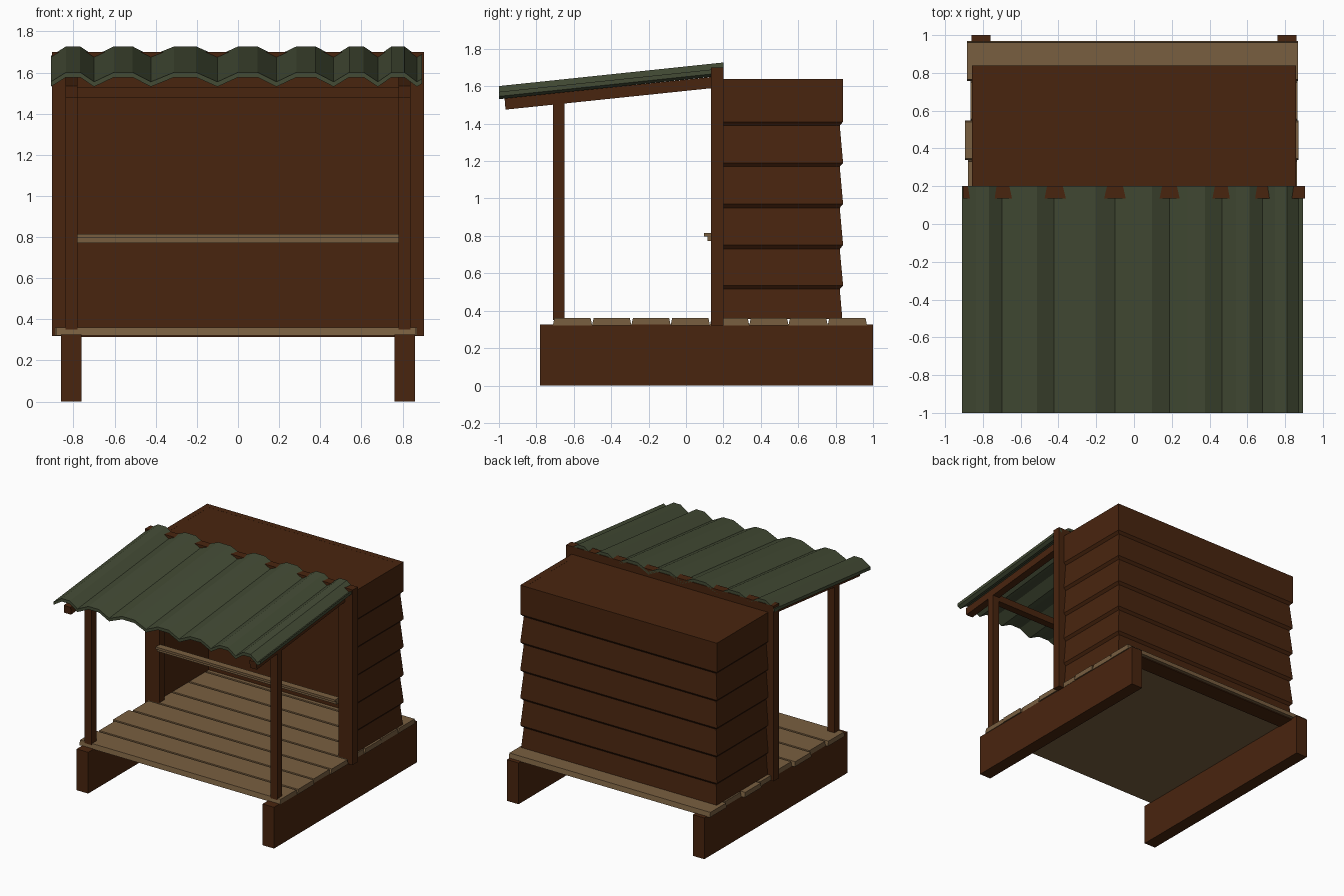
import bpy, bmesh, math
from mathutils import Vector

if "Cube" in bpy.data.objects:
    bpy.data.objects.remove(bpy.data.objects["Cube"])


def material(name, rgb):
    m = bpy.data.materials.new(name)
    m.diffuse_color = (*rgb, 1)
    m.use_nodes = True
    m.node_tree.nodes["Principled BSDF"].inputs["Base Color"].default_value = m.diffuse_color
    return m


BROWN = material("dark brown wood", (0.066, 0.018, 0.0045))
TAN = material("tan wood", (0.190, 0.114, 0.051))
GREEN = material("green roofing", (0.056, 0.070, 0.035))


def finish(name, bm, mat):
    bmesh.ops.recalc_face_normals(bm, faces=bm.faces)
    me = bpy.data.meshes.new(name)
    bm.to_mesh(me)
    bm.free()
    me.materials.append(mat)
    ob = bpy.data.objects.new(name, me)
    bpy.context.collection.objects.link(ob)
    return ob


def loft(name, rings, mat):
    """Join closed rings of points and cap both ends."""
    bm = bmesh.new()
    loops = [[bm.verts.new(p) for p in r] for r in rings]
    n = len(loops[0])
    for a, b in zip(loops, loops[1:]):
        for i in range(n):
            j = (i + 1) % n
            bm.faces.new((a[i], a[j], b[j], b[i]))
    bm.faces.new(loops[0])
    bm.faces.new(loops[-1])
    bmesh.ops.triangulate(bm, faces=[f for f in bm.faces if len(f.verts) > 4])
    return finish(name, bm, mat)


def box(name, x, y, z, mat):
    ring = [(y[0], z[0]), (y[1], z[0]), (y[1], z[1]), (y[0], z[1])]
    return loft(name, [[(px, a, b) for a, b in ring] for px in x], mat)


# Ground skids, porch posts, frame posts and sloping rafters on both sides
for side, s in (("left", -1), ("right", 1)):
    box(side + "_skid", (s * 0.76, s * 0.86), (-0.78, 1.0), (0, 0.325), BROWN)
    box(side + "_porch_post", (s * 0.78, s * 0.84), (-0.71, -0.65), (0.35, 1.51), BROWN)
    box(side + "_frame_post", (s * 0.78, s * 0.905), (0.135, 0.2), (0.32, 1.70), BROWN)
    rafter = [(-0.965, 1.475), (0.14, 1.59), (0.14, 1.65), (-0.97, 1.535)]
    loft(side + "_rafter", [[(s * x, y, z) for y, z in rafter] for x in (0.78, 0.84)], BROWN)

# Cross beams
box("porch_beam", (-0.78, 0.78), (-0.71, -0.65), (1.475, 1.53), BROWN)
box("frame_header", (-0.78, 0.78), (0.135, 0.2), (1.58, 1.70), BROWN)
box("rear_joist", (-0.76, 0.76), (0.80, 0.94), (0.315, 0.325), BROWN)

# Deck planks with uneven ends and narrow grooves on top
lefts = [-0.885, -0.865, -0.89, -0.865, -0.88, -0.895, -0.865, -0.885]
rights = [0.865, 0.87, 0.86, 0.87, 0.862, 0.87, 0.865, 0.868]
width = 0.21
for i, (l, r) in enumerate(zip(lefts, rights)):
    y0 = -0.712 + i * width
    y1 = y0 + width
    g = 0.008
    prof = [(y0, 0.322), (y1, 0.322), (y1 - g, 0.36), (y0 + g, 0.36)]
    loft(f"deck_plank_{i + 1}", [[(x, y, z) for y, z in prof] for x in (l, r)], TAN)

# Lapped siding: one cross-section swept round left, back and right walls
section = [(0, 1.64)]
for z in (1.41, 1.19, 0.97, 0.75, 0.535):
    section += [(0, z), (0.018, z - 0.02)]
section += [(0.004, 0.355), (0.045, 0.355), (0.045, 1.64)]
W, F, B = 0.857, 0.198, 0.84
loft("siding_walls", [
    [(-W + o, F, z) for o, z in section],
    [(-W + o, B - o, z) for o, z in section],
    [(W - o, B - o, z) for o, z in section],
    [(W - o, F, z) for o, z in section]], BROWN)
box("shed_top", (-W + 0.02, W - 0.02), (F, B - 0.02), (1.60, 1.6395), BROWN)

# Counter ledge across the opening
box("counter_top", (-0.785, 0.78), (0.095, 0.15), (0.797, 0.815), TAN)
box("counter_support", (-0.785, 0.78), (0.115, 0.15), (0.772, 0.797), TAN)

# Corrugated porch roof: uneven valleys with flat crests between
valleys = [-0.91, -0.70, -0.424, -0.10, 0.187, 0.465, 0.68, 0.87]
wave = []
for a, b in zip(valleys, valleys[1:]):
    wave += [(a, 0), (a + (b - a) * 0.35, 0.046), (a + (b - a) * 0.68, 0.046)]
wave += [(valleys[-1], 0.0), (0.895, 0.015)]
THICK = 0.024
bm = bmesh.new()
grid = []
for y, base in ((-1.0, 1.555), (0.2, 1.681)):
    top = [bm.verts.new((x, y, base + h)) for x, h in wave]
    low = [bm.verts.new((x, y, base + h - THICK)) for x, h in wave]
    grid.append((top, low))
(t0, l0), (t1, l1) = grid
n = len(wave)
for i in range(n - 1):
    bm.faces.new((t0[i], t0[i + 1], t1[i + 1], t1[i]))
    bm.faces.new((l0[i], l1[i], l1[i + 1], l0[i + 1]))
    bm.faces.new((t0[i], l0[i], l0[i + 1], t0[i + 1]))
    bm.faces.new((t1[i], t1[i + 1], l1[i + 1], l1[i]))
for i in (0, n - 1):
    bm.faces.new((t0[i], t1[i], l1[i], l0[i]))
finish("corrugated_roof", bm, GREEN)
